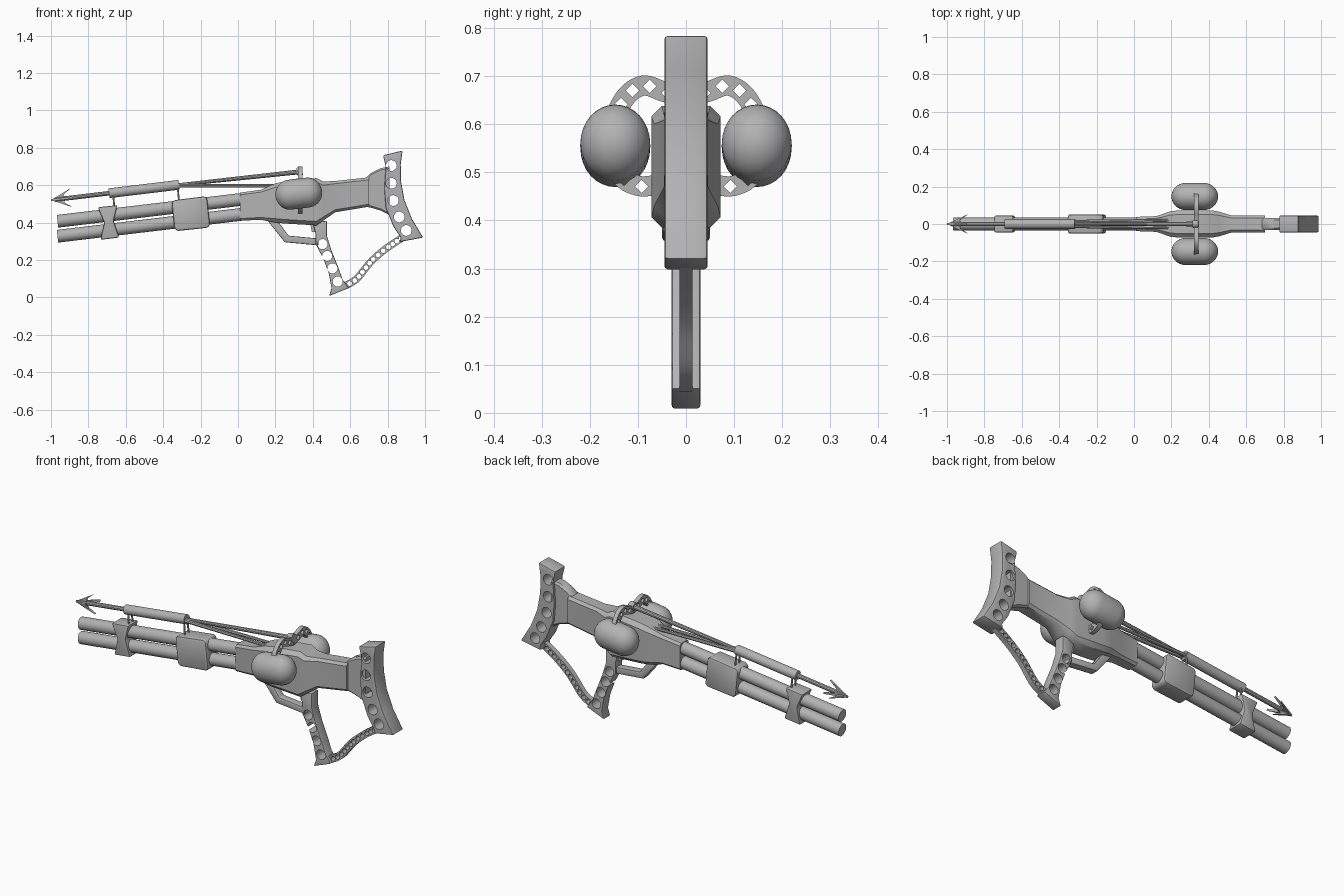
import bpy, bmesh, math
from mathutils import Vector

if "Cube" in bpy.data.objects:
    bpy.data.objects.remove(bpy.data.objects["Cube"])

grey = bpy.data.materials.new("plain grey")
grey.use_nodes = True
grey.diffuse_color = (0.45, 0.45, 0.45, 1)
grey.node_tree.nodes["Principled BSDF"].inputs["Base Color"].default_value = (0.45, 0.45, 0.45, 1)
SLOPE = 0.119  # rise of the barrels per unit of x
AXIS = Vector((1, 0, SLOPE)).normalized()


def finish(name, bm, angle=35, bevel=0, cutters=None):
    """Turn a bmesh into a shaded object, with optional bevel and holes."""
    bmesh.ops.recalc_face_normals(bm, faces=bm.faces)
    mesh = bpy.data.meshes.new(name)
    bm.to_mesh(mesh)
    bm.free()
    ob = bpy.data.objects.new(name, mesh)
    bpy.context.collection.objects.link(ob)
    mesh.materials.append(grey)
    bpy.ops.object.select_all(action='DESELECT')
    ob.select_set(True)
    bpy.context.view_layer.objects.active = ob
    if bevel:
        mod = ob.modifiers.new("bevel", 'BEVEL')
        mod.width, mod.segments = bevel, 2
        bpy.ops.object.modifier_apply(modifier=mod.name)
    if cutters:
        mod = ob.modifiers.new("holes", 'BOOLEAN')
        mod.operation, mod.object, mod.solver = 'DIFFERENCE', cutters, 'EXACT'
        bpy.ops.object.modifier_apply(modifier=mod.name)
        bpy.data.objects.remove(cutters)
    bpy.ops.object.shade_smooth_by_angle(angle=math.radians(angle))
    return ob


def add_rod(bm, p, q, r1, r2=None, sides=16):
    p, q = Vector(p), Vector(q)
    m = (q - p).to_track_quat('Z', 'Y').to_matrix().to_4x4()
    m.translation = (p + q) / 2
    bmesh.ops.create_cone(bm, cap_ends=True, segments=sides, radius1=r1,
                          radius2=r1 if r2 is None else r2, depth=(q - p).length, matrix=m)


def rods(name, items):
    bm = bmesh.new()
    for item in items:
        add_rod(bm, *item)
    return finish(name, bm)


def hole_cutters(points, axis, sides=20):
    """Round or square pegs through the given (point, radius) list."""
    bm = bmesh.new()
    for p, r in points:
        add_rod(bm, Vector(p) - axis, Vector(p) + axis, r, r, sides)
    ob = finish("hole_cutter", bm)
    ob.hide_render = True
    return ob


def prism(name, outline, half, bevel=0, cutters=None):
    """Side outline in x, z extruded across y."""
    bm = bmesh.new()
    face = bm.faces.new([bm.verts.new((x, -half, z)) for x, z in outline])
    ext = bmesh.ops.extrude_face_region(bm, geom=[face])
    bmesh.ops.translate(bm, vec=(0, 2 * half, 0),
                        verts=[v for v in ext["geom"] if isinstance(v, bmesh.types.BMVert)])
    return finish(name, bm, bevel=bevel, cutters=cutters)


def loft(name, sections, chamfer=0.3):
    """Chamfered rectangles along x: (x, bottom, top, half width)."""
    bm, rings = bmesh.new(), []
    for x, lo, hi, w in sections:
        c = chamfer * w
        half = [(w - c, lo), (w, lo + c), (w, hi - c), (w - c, hi)]
        pts = half + [(-y, z) for y, z in reversed(half)]
        rings.append([bm.verts.new((x, y, z)) for y, z in pts])
    for a, b in zip(rings, rings[1:]):
        for i in range(len(a)):
            j = (i + 1) % len(a)
            bm.faces.new((a[i], a[j], b[j], b[i]))
    bm.faces.new(rings[0])
    bm.faces.new(rings[-1])
    return finish(name, bm, angle=40)


def smooth_path(pts, steps=6):
    """Catmull-Rom curve through the points."""
    pts = [Vector(p) for p in pts]
    ext = [2 * pts[0] - pts[1]] + pts + [2 * pts[-1] - pts[-2]]
    out = []
    for a, b, c, d in zip(ext, ext[1:], ext[2:], ext[3:]):
        for k in range(steps):
            t = k / steps
            out.append(0.5 * (2 * b + (c - a) * t + (2 * a - 5 * b + 4 * c - d) * t * t
                              + (3 * b - a - 3 * c + d) * t ** 3))
    return out + [pts[-1]]


def strap(name, path, side, thick, hole_r, spacing, sides):
    """Flat perforated strap along a path, flat side facing `side`."""
    bm, rings, holes, run = bmesh.new(), [], [], 0
    for i, p in enumerate(path):
        d = (path[min(i + 1, len(path) - 1)] - path[max(i - 1, 0)]).normalized()
        n = d.cross(side)
        w = hole_r * 1.5
        rings.append([bm.verts.new(p + n * w * a + side * thick * b)
                      for a, b in ((-1, -1), (1, -1), (1, 1), (-1, 1))])
        if i:
            run += (p - path[i - 1]).length
            if run > spacing:
                holes.append((p, hole_r))
                run = 0
    for a, b in zip(rings, rings[1:]):
        for k in range(4):
            bm.faces.new((a[k], a[k - 3], b[k - 3], b[k]))
    bm.faces.new(rings[0])
    bm.faces.new(rings[-1])
    return finish(name, bm, cutters=hole_cutters(holes, side * 0.1, sides))


Y, X = Vector((0, 1, 0)), Vector((1, 0, 0))

# Twin barrels
for name, z in (("upper_barrel", 0.407), ("lower_barrel", 0.327)):
    rods(name, [((-0.965, 0, z), (0.06, 0, z + 1.025 * SLOPE), 0.034, 0.034, 24)])

# Barrel clamps
prism("front_clamp", [(-0.75, 0.482), (-0.645, 0.493), (-0.665, 0.41), (-0.635, 0.32),
                      (-0.735, 0.308), (-0.715, 0.40)], 0.045, 0.008)
prism("middle_clamp", [(-0.355, 0.505), (-0.34, 0.52), (-0.18, 0.54), (-0.165, 0.53),
                       (-0.15, 0.385), (-0.165, 0.372), (-0.325, 0.355), (-0.34, 0.37)], 0.05, 0.012)

# Receiver body and neck of the stock
loft("receiver", [(0.01, 0.41, 0.56, 0.038), (0.12, 0.415, 0.575, 0.042),
                  (0.20, 0.40, 0.61, 0.07), (0.25, 0.395, 0.62, 0.072), (0.42, 0.385, 0.638, 0.072),
                  (0.455, 0.41, 0.62, 0.066), (0.52, 0.455, 0.622, 0.046), (0.70, 0.485, 0.642, 0.045)])
loft("stock_neck", [(0.68, 0.485, 0.635, 0.032), (0.71, 0.48, 0.665, 0.032),
                    (0.76, 0.465, 0.69, 0.032), (0.81, 0.44, 0.70, 0.032)])

# Butt plate with a row of holes
butt_holes = [(0.82, 0.705), (0.82, 0.61), (0.83, 0.518), (0.862, 0.43), (0.90, 0.358)]
prism("stock_butt", [(0.775, 0.76), (0.88, 0.785), (0.87, 0.71), (0.872, 0.62), (0.89, 0.52),
                     (0.93, 0.42), (0.99, 0.32), (0.865, 0.297), (0.87, 0.32), (0.83, 0.38),
                     (0.79, 0.48), (0.782, 0.58), (0.79, 0.70)], 0.045, 0.007,
      hole_cutters([((x, 0, z), 0.029) for x, z in butt_holes], Y * 0.2))

# Pistol grip with holes
grip_holes = [(0.452, 0.285), (0.477, 0.222), (0.505, 0.155), (0.533, 0.085)]
prism("pistol_grip", [(0.40, 0.40), (0.475, 0.41), (0.475, 0.33), (0.50, 0.25), (0.54, 0.15), (0.56, 0.095),
                      (0.593, 0.05), (0.487, 0.008), (0.50, 0.05), (0.485, 0.13),
                      (0.455, 0.21), (0.415, 0.285), (0.415, 0.34)], 0.03, 0.005,
      hole_cutters([((x, 0, z), 0.027) for x, z in grip_holes], Y * 0.2))

# Trigger and its guard
prism("trigger_guard", [(0.15, 0.42), (0.25, 0.295), (0.43, 0.278), (0.43, 0.315),
                        (0.27, 0.33), (0.205, 0.42)], 0.022, 0.005)
prism("trigger", [(0.385, 0.40), (0.41, 0.40), (0.415, 0.35), (0.395, 0.35)], 0.012)

# Perforated brace from grip to butt
brace = smooth_path([(0.57, 0, 0.06), (0.635, 0, 0.10), (0.71, 0, 0.19), (0.79, 0, 0.26), (0.88, 0, 0.32)], 12)
strap("stock_brace", brace, Y, 0.014, 0.013, 0.027, 12)

# Side tanks and the perforated arms that hold them
for label, s in (("left", 1), ("right", -1)):
    bm = bmesh.new()
    bmesh.ops.create_uvsphere(bm, u_segments=32, v_segments=20, radius=1)
    for v in bm.verts:
        c = v.co.copy()
        along = c.z * 0.078 + math.copysign(0.047, c.z) * min(1, abs(c.z) * 6)
        v.co = Vector((0.325, s * 0.147, 0.555)) + AXIS * along + Vector((-c.x * SLOPE * 0.08, c.y * 0.073, c.x * 0.08))
    finish(label + "_tank", bm, angle=60)
    arm = smooth_path([(0.333, s * y, z) for y, z in
                       ((0, 0.655), (0.045, 0.667), (0.09, 0.68), (0.13, 0.65), (0.155, 0.58),
                        (0.14, 0.50), (0.10, 0.472), (0.05, 0.475))])
    strap(label + "_tank_arm", arm, X, 0.012, 0.014, 0.036, 4)

# Harpoon launcher tube, with its hangers
TUBE_A, TUBE_B = (-0.69, 0, 0.557), (-0.315, 0, 0.602)
rods("launcher_tube", [(TUBE_A, TUBE_B, 0.026, 0.026, 20)])
rods("tube_hangers", [((x, s * 0.018, lo), (x - 0.008, s * 0.014, hi), 0.005, 0.005, 8)
                      for x, lo, hi in ((-0.66, 0.47, 0.555), (-0.315, 0.51, 0.595)) for s in (-1, 1)])

# Rods and bands running back to the arm and receiver
rods("rear_rod", [(TUBE_B, (0.335, 0, 0.672), 0.009, 0.013, 10), ((0.315, 0, 0.672), (0.345, 0, 0.675), 0.021, 0.021, 12)])
rods("rear_bands", [((-0.32, s * 0.012, 0.598), (0.24, s * 0.02, 0.597), 0.010, 0.008, 8) for s in (-1, 1)])

# Harpoon with four swept barbs
tip = Vector((-1, 0, 0.52))
up = Vector((-SLOPE, 0, 1)).normalized()
rods("harpoon_shaft", [(tip + AXIS * 0.02, TUBE_A, 0.012, 0.012, 10)])
bm = bmesh.new()
for d in (up, -up, Y, -Y):
    n = AXIS.cross(d) * 0.006
    outline = [(0, 0), (0.115, 0.053), (0.07, 0.022), (0.075, 0)]
    a, b = ([bm.verts.new(tip + AXIS * u + d * v + n * k) for u, v in outline] for k in (-1, 1))
    bm.faces.new(a)
    bm.faces.new(b)
    for i in range(4):
        bm.faces.new((a[i], a[i - 1], b[i - 1], b[i]))
finish("harpoon_barbs", bm)
